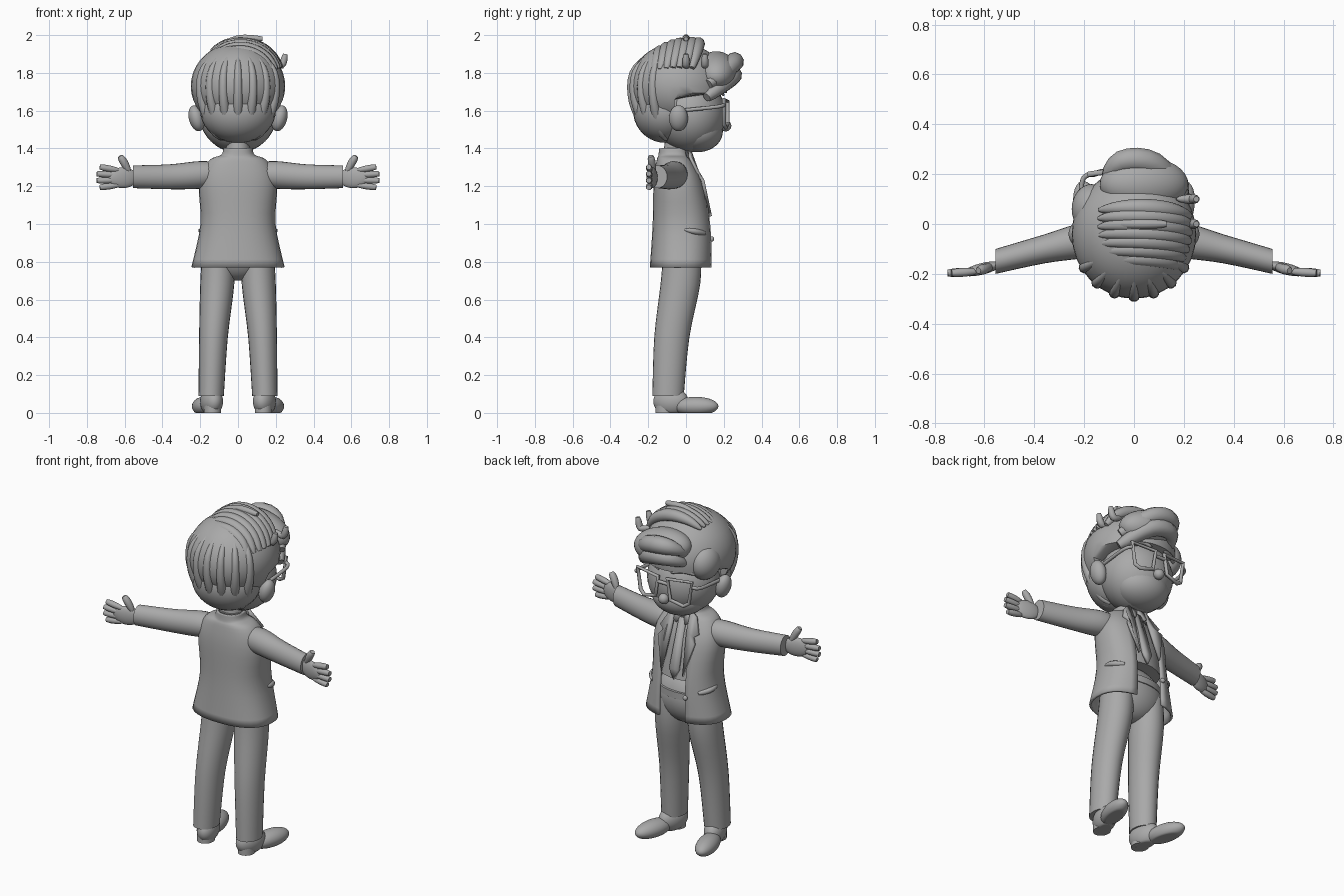
import bpy, bmesh, math
from mathutils import Vector, Matrix

if "Cube" in bpy.data.objects:
    bpy.data.objects.remove(bpy.data.objects["Cube"])

GREY = bpy.data.materials.new("plain grey")
GREY.use_nodes = True
GREY.diffuse_color = (0.4, 0.4, 0.4, 1)
GREY.node_tree.nodes["Principled BSDF"].inputs["Base Color"].default_value = GREY.diffuse_color


def finish(name, mesh, mirror=False, thickness=0):
    """Link a mesh as a smooth grey part, optionally thickened and mirrored in x."""
    mesh.materials.clear()
    mesh.materials.append(GREY)
    part = bpy.data.objects.new(name, mesh)
    bpy.context.collection.objects.link(part)
    if thickness:
        solid = part.modifiers.new("thickness", "SOLIDIFY")
        solid.thickness, solid.offset = thickness, 0
    if mirror:
        part.modifiers.new("other side", "MIRROR").use_mirror_merge = False
    bpy.ops.object.select_all(action="DESELECT")
    part.select_set(True)
    bpy.context.view_layer.objects.active = part
    bpy.ops.object.shade_smooth_by_angle(angle=math.radians(50))
    return part


def from_bmesh(name, bm, **options):
    bmesh.ops.recalc_face_normals(bm, faces=bm.faces)
    mesh = bpy.data.meshes.new(name)
    bm.to_mesh(mesh)
    bm.free()
    return finish(name, mesh, **options)


def smooth_path(keys, steps=4):
    """Catmull-Rom interpolation through tuples of any length."""
    padded = [keys[0]] + list(keys) + [keys[-1]]
    result = []
    for before, start, end, after in zip(padded, padded[1:], padded[2:], padded[3:]):
        for step in range(steps):
            t = step / steps
            result.append([b + t * (c - a + t * (2*a - 5*b + 4*c - d + t * (3*b - a - 3*c + d))) / 2
                           for a, b, c, d in zip(before, start, end, after)])
    return result + [list(keys[-1])]


def loft(name, rings, across=(1, 0, 0), up=(0, 1, 0), opening=0, power=2, sides=24, **options):
    """Skin smooth rings (x, y, z, radius across, radius up), open at the +y side if asked."""
    bm, rows = bmesh.new(), []
    across, up = Vector(across), Vector(up)
    for x, y, z, wide, deep in smooth_path(rings):
        gap = math.asin(min(opening / wide, 0.6))
        row = []
        for k in range(sides):
            share = k / (sides - 1) if opening else k / sides
            angle = math.pi / 2 + gap + share * (math.tau - 2 * gap)
            c, s = (math.copysign(abs(f) ** (2 / power), f) for f in (math.cos(angle), math.sin(angle)))
            row.append(bm.verts.new(Vector((x, y, z)) + across * wide * c + up * deep * s))
        rows.append(row)
    for low, high in zip(rows, rows[1:]):
        for k in range(sides - bool(opening)):
            j = (k + 1) % sides
            bm.faces.new((low[k], low[j], high[j], high[k]))
    if not opening:
        bm.faces.new(rows[0])
        bm.faces.new(rows[-1])
    return from_bmesh(name, bm, **options)


def strand(name, points, radius, taper=True, closed=False, **options):
    """Round tube along smooth points, thin at both ends when tapered."""
    curve = bpy.data.curves.new(name, "CURVE")
    curve.dimensions, curve.bevel_depth, curve.bevel_resolution = "3D", radius, 3
    curve.use_fill_caps = True
    path = points if closed else smooth_path(points)
    spline = curve.splines.new("POLY")
    spline.points.add(len(path) - 1)
    for i, (point, co) in enumerate(zip(spline.points, path)):
        point.co = (*co, 1)
        point.radius = max(0.2, math.sin(math.pi * i / len(path)) ** 0.5) if taper else 1
    spline.use_cyclic_u = closed
    guide = bpy.data.objects.new("guide", curve)
    bpy.context.collection.objects.link(guide)
    bpy.context.view_layer.update()
    graph = bpy.context.evaluated_depsgraph_get()
    mesh = bpy.data.meshes.new_from_object(guide.evaluated_get(graph))
    bpy.data.objects.remove(guide)
    return finish(name, mesh, **options)


def blob(name, centre, size, turn=0, axis="Z", rule=None, **options):
    """Ellipsoid, with an optional rule that moves its points."""
    bm = bmesh.new()
    bmesh.ops.create_uvsphere(bm, u_segments=32, v_segments=20, radius=1)
    place = Matrix.Translation(centre) @ Matrix.Rotation(turn, 4, axis) @ Matrix.Diagonal((*size, 1))
    bmesh.ops.transform(bm, matrix=place, verts=bm.verts)
    for vert in bm.verts if rule else ():
        rule(vert.co)
    return from_bmesh(name, bm, **options)


def plate(name, points, thickness, **options):
    mesh = bpy.data.meshes.new(name)
    mesh.from_pydata(points, [], [range(len(points))])
    return finish(name, mesh, thickness=thickness, **options)


def hairline(co):
    """Pull the hair behind the ears below the forehead."""
    if co.z < 1.68:
        co.y = min(co.y, -0.06)


def floor(co):
    co.z = max(co.z, 0)


# Head and neck
blob("head", (0, 0.02, 1.58), (0.205, 0.19, 0.2))
blob("jaw", (0, 0.06, 1.49), (0.16, 0.135, 0.11))
blob("nose", (0, 0.21, 1.52), (0.03, 0.03, 0.03))
loft("neck", [(0, -0.06, 1.3, 0.07, 0.07), (0, -0.04, 1.45, 0.06, 0.07)])
blob("ears", (0.22, -0.04, 1.56), (0.04, 0.05, 0.07), 0.25, "Y", mirror=True)

# Hair masses
crown, reach = Vector((0, -0.04, 1.73)), Vector((0.25, 0.26, 0.23))
blob("hair_cap", crown, reach, rule=hairline)
blob("nape_hair", (0, -0.11, 1.6), (0.2, 0.17, 0.17))
blob("side_hair", (-0.17, 0.06, 1.73), (0.08, 0.1, 0.1))
blob("fringe_bulk", (0.04, 0.16, 1.81), (0.18, 0.11, 0.1), 0.2, "Y")

# Locks swept over the crown, from the parting to the other side
for i in range(7):
    depth = 0.13 * i - 0.6
    shrink = math.sqrt(1 - depth * depth)
    arc = [math.radians(a) for a in range(-35, 80, 20)]
    strand("swept_lock", [(reach.x * shrink * math.sin(a), crown.y + reach.y * depth + 0.06 * math.cos(a),
                           crown.z + reach.z * shrink * math.cos(a)) for a in arc], 0.035)

# Locks flowing down the back to the nape
for i in range(7):
    a = math.radians(20 * i - 150)
    side, back = math.cos(a), math.sin(a)
    strand("back_lock", [(wide * side, back * wide - 0.06, z) for wide, z in
                         ((0.14, 1.9), (0.22, 1.8), (0.22, 1.65), (0.15, 1.5), (0.09, 1.45))], 0.025)

# Front quiff and loose tufts
for z, out in ((1.86, 0.25), (1.79, 0.24)):
    strand("quiff", [(-0.12, out - 0.08, z - 0.05), (-0.05, out, z), (0.08, out - 0.01, z - 0.02),
                     (0.2, out - 0.13, z - 0.12)], 0.05)
strand("top_tuft", [(-0.13, 0, 1.93), (0, 0, 1.98), (0.13, 0, 1.98)], 0.02)
for y in (0, 0.1):
    strand("side_tuft", [(0.17, y, 1.86), (0.23, y, 1.84), (0.25, y, 1.9)], 0.02)

# Glasses and brows
strand("glasses_rims", [(0.03, 0.22, 1.65), (0.18, 0.2, 1.66), (0.16, 0.2, 1.53), (0.13, 0.21, 1.51),
                        (0.05, 0.22, 1.53)], 0.011, taper=False, closed=True, mirror=True)
strand("glasses_temples", [(0.18, 0.2, 1.63), (0.21, 0.16, 1.62), (0.21, -0.03, 1.6)], 0.01,
       taper=False, mirror=True)
strand("glasses_bridge", [(-0.03, 0.22, 1.62), (0.03, 0.22, 1.62)], 0.01, taper=False)
strand("eyebrows", [(0.04, 0.2, 1.68), (0.1, 0.18, 1.7), (0.16, 0.14, 1.68)], 0.012, mirror=True)

# Open jacket over a shirt of the same outline
outline = [(0, -0.025, 0.77, 0.24, 0.16), (0, -0.02, 1, 0.192, 0.15), (0, -0.04, 1.22, 0.2, 0.125),
           (0, -0.06, 1.33, 0.15, 0.09), (0, -0.065, 1.36, 0.085, 0.075), (0, -0.065, 1.4, 0.07, 0.07)]
loft("jacket", outline, opening=0.07, power=2.4, sides=32, thickness=0.014)
loft("shirt", [(x, y, z, wide * 0.88, deep * 0.85) for x, y, z, wide, deep in outline[1:]])
plate("lapels", [(0.05, 0.02, 1.39), (0.085, 0.02, 1.36), (0.125, 0.06, 1.28), (0.1, 0.07, 1.26),
                 (0.12, 0.09, 1.23), (0.07, 0.13, 1.04), (0.05, 0.06, 1.28)], 0.016, mirror=True)
plate("shirt_collar", [(0, 0.02, 1.37), (0.05, 0, 1.41), (0.06, 0.04, 1.33), (0.03, 0.05, 1.31)], 0.012, mirror=True)
plate("tie", [(0.02, 0.03, 1.34), (0.03, 0.11, 1.06), (0, 0.115, 1), (-0.03, 0.11, 1.06), (-0.02, 0.03, 1.34)], 0.016)
strand("pocket_flaps", [(0.2, -0.01, 0.97), (0.19, 0.05, 0.96), (0.15, 0.1, 0.95)], 0.016, mirror=True)
blob("jacket_button", (-0.09, 0.137, 0.92), (0.014, 0.012, 0.014))

# Trousers and belt
blob("trouser_hips", (0, -0.02, 0.86), (0.19, 0.12, 0.16))
loft("belt", [(0, -0.02, z, 0.18, 0.125) for z in (0.88, 0.92)])
loft("trouser_legs", [(0.105, -0.02, 0.85, 0.085, 0.1), (0.11, -0.03, 0.68, 0.09, 0.105),
                      (0.13, -0.075, 0.4, 0.076, 0.093), (0.142, -0.095, 0.09, 0.067, 0.083)], mirror=True)

# Sleeves and hands
loft("sleeves", [(0.1, -0.06, 1.265, 0.06, 0.06), (0.2, -0.065, 1.26, 0.072, 0.073), (0.36, -0.1, 1.25, 0.058, 0.066),
                 (0.555, -0.15, 1.25, 0.05, 0.06)], across=(0, 1, 0), up=(0, 0, 1), mirror=True)
blob("palms", (0.61, -0.18, 1.245), (0.08, 0.023, 0.055), -0.25, mirror=True)
strand("thumbs", [(0.57, -0.17, 1.26), (0.6, -0.18, 1.32), (0.625, -0.187, 1.36)], 0.021, mirror=True)
for i in range(4):
    spread = i - 1.5
    strand("fingers", [(0.62, -0.19, 1.245 + 0.025 * spread), (0.75 - 0.008 * spread ** 2, -0.197, 1.248 + 0.036 * spread)],
           0.018, mirror=True)

# Shoes turned outward, flat on the ground
blob("shoe_backs", (0.14, -0.08, 0.06), (0.058, 0.095, 0.075), -0.25, rule=floor, mirror=True)
blob("shoe_toes", (0.18, 0.05, 0.035), (0.058, 0.125, 0.05), -0.25, rule=floor, mirror=True)
loft("shoe_heels", [(0.135, -0.11, z, 0.046, 0.052) for z in (0, 0.04)], mirror=True)
